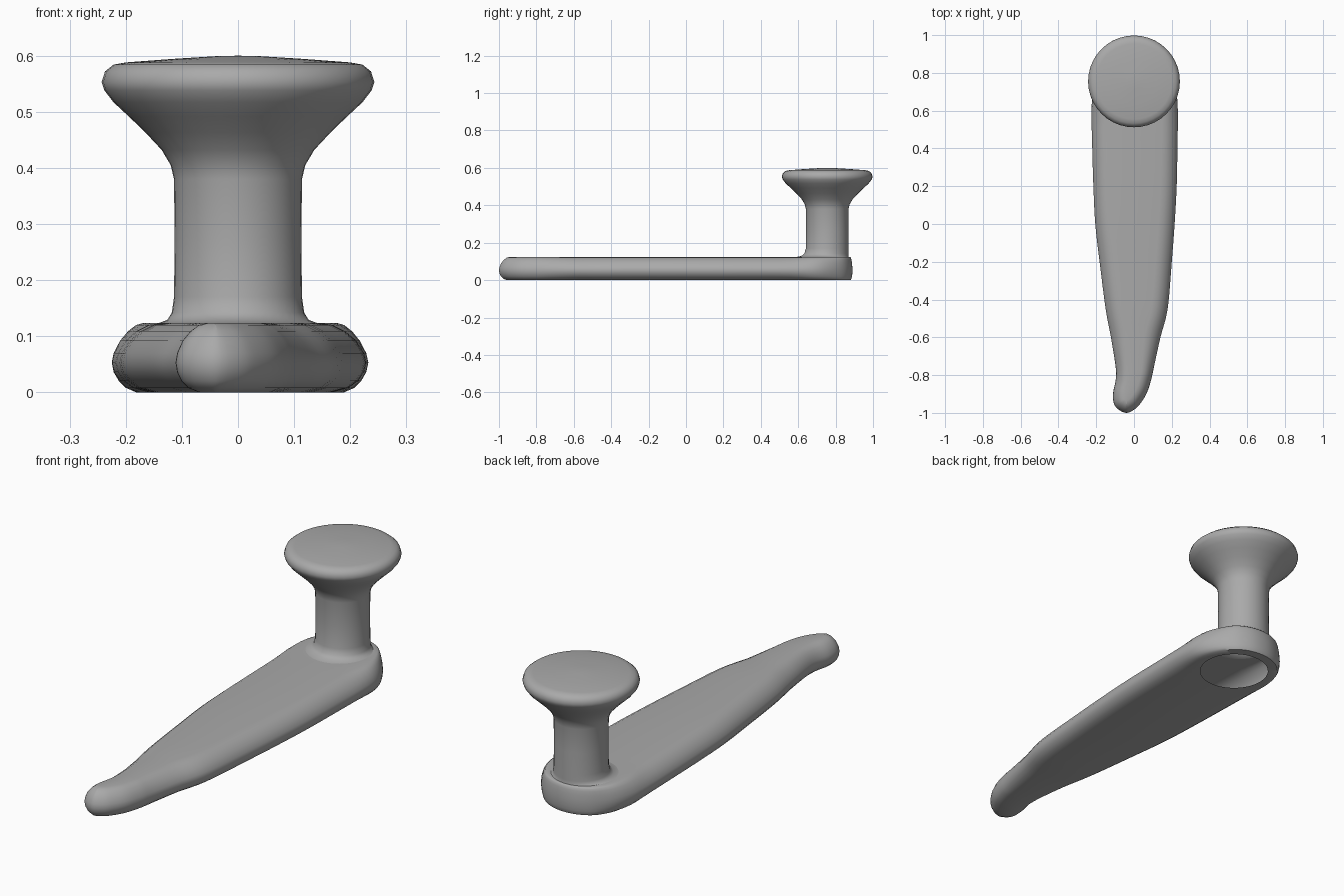
import bpy, bmesh, math
from mathutils import Vector

if "Cube" in bpy.data.objects:
    bpy.data.objects.remove(bpy.data.objects["Cube"])

grey = bpy.data.materials.new("plain grey")
grey.diffuse_color = (0.4, 0.4, 0.4, 1)
grey.use_nodes = True
grey.node_tree.nodes["Principled BSDF"].inputs["Base Color"].default_value = grey.diffuse_color
POST_Y = 0.755


def finish(bm, name):
    bmesh.ops.recalc_face_normals(bm, faces=bm.faces)
    mesh = bpy.data.meshes.new(name)
    bm.to_mesh(mesh)
    bm.free()
    mesh.materials.append(grey)
    ob = bpy.data.objects.new(name, mesh)
    bpy.context.collection.objects.link(ob)
    bpy.ops.object.select_all(action='DESELECT')
    ob.select_set(True)
    bpy.context.view_layer.objects.active = ob
    bpy.ops.object.shade_smooth_by_angle(angle=math.radians(50))
    return ob


def add_ring(bm, points):
    return [bm.verts.new(p) for p in points]


def bridge(bm, a, b):
    n = len(a)
    for i in range(n):
        j = (i + 1) % n
        bm.faces.new((a[i], a[j], b[j], b[i]))


def circle(r, y, z, n=40):
    return [(r * math.cos(math.tau * i / n), y + r * math.sin(math.tau * i / n), z)
            for i in range(n)]


def smooth_loop(pts, steps=4):
    """Closed Catmull-Rom curve through the points."""
    out, n = [], len(pts)
    for i in range(n):
        a, b, c, d = (pts[(i + k) % n] for k in (-1, 0, 1, 2))
        for s in range(steps):
            t = s / steps
            out.append(0.5 * (2 * b + (c - a) * t + (2 * a - 5 * b + 4 * c - d) * t * t
                              + (3 * b - a - 3 * c + d) * t ** 3))
    return out


# Tapered slab outline: y, left x, right x
stations = [(-0.98, -0.085, 0.005), (-0.945, -0.108, 0.038), (-0.89, -0.11, 0.07),
            (-0.82, -0.096, 0.092), (-0.75, -0.098, 0.107), (-0.6, -0.122, 0.14),
            (-0.45, -0.15, 0.178), (-0.2, -0.182, 0.2), (0.0, -0.205, 0.215),
            (0.2, -0.215, 0.226), (0.4, -0.221, 0.23), (0.6, -0.225, 0.232),
            (0.7, -0.215, 0.222), (0.78, -0.185, 0.185), (0.845, -0.13, 0.13),
            (0.88, -0.065, 0.065)]
control = [Vector((-0.04, -1.0))]
control += [Vector((r, y)) for y, l, r in stations]
control += [Vector((0, 0.89))]
control += [Vector((l, y)) for y, l, r in reversed(stations)]
outline = smooth_loop(control)


def inset(amount, z):
    """Outline moved inwards, less so at the tip and around the post."""
    n, pts = len(outline), []
    for i, p in enumerate(outline):
        t = (outline[(i + 1) % n] - outline[i - 1]).normalized()
        f = 1.0
        if p.y > 0.55:
            f = 1 - 0.85 * min(1, (p.y - 0.55) / 0.3)
        elif p.y < -0.6:
            f = 1 - 0.3 * min(1, (-0.6 - p.y) / 0.2)
        q = p + Vector((-t.y, t.x)) * amount * f
        pts.append((q.x, q.y, z))
    return pts


# Slab with rounded rim, open below and inside the post
bm = bmesh.new()
rim = [(0.085, 0.124), (0.06, 0.12), (0.038, 0.109), (0.018, 0.092), (0.004, 0.07),
       (0.0, 0.053), (0.004, 0.036), (0.015, 0.02), (0.032, 0.008), (0.06, 0.0)]
rings = [add_ring(bm, inset(a, z)) for a, z in rim]
for a, b in zip(rings, rings[1:]):
    bridge(bm, a, b)
for ring, hole in ((rings[0], circle(0.14, POST_Y - 0.025, 0.124)),
                   (rings[-1], circle(0.15, 0.69, 0.0))):
    inner = add_ring(bm, hole)
    edges = []
    for loop in (ring, inner):
        for i in range(len(loop)):
            pair = (loop[i], loop[(i + 1) % len(loop)])
            edges.append(bm.edges.get(pair) or bm.edges.new(pair))
    bmesh.ops.triangle_fill(bm, edges=edges, use_beauty=True, normal=(0, 0, 1))
finish(bm, "tapered_slab")

# Post flaring into a round knob: radius, height, shift in y
profile = [(0.14, 0.124, -0.025), (0.126, 0.129, -0.012), (0.118, 0.142, -0.004),
           (0.114, 0.17, 0), (0.113, 0.27, 0), (0.114, 0.38, 0), (0.12, 0.405, 0),
           (0.136, 0.432, 0), (0.165, 0.463, 0), (0.195, 0.492, 0), (0.222, 0.517, 0),
           (0.238, 0.538, 0), (0.243, 0.553, 0), (0.237, 0.572, 0), (0.222, 0.584, 0),
           (0.2, 0.588, 0), (0.12, 0.594, 0), (0.04, 0.599, 0)]
bm = bmesh.new()
rings = [add_ring(bm, circle(r, POST_Y + dy, z)) for r, z, dy in profile]
for a, b in zip(rings, rings[1:]):
    bridge(bm, a, b)
top = bm.verts.new((0, POST_Y, 0.6))
for i in range(len(rings[-1])):
    bm.faces.new((rings[-1][i], rings[-1][(i + 1) % len(rings[-1])], top))
finish(bm, "post_and_knob")
